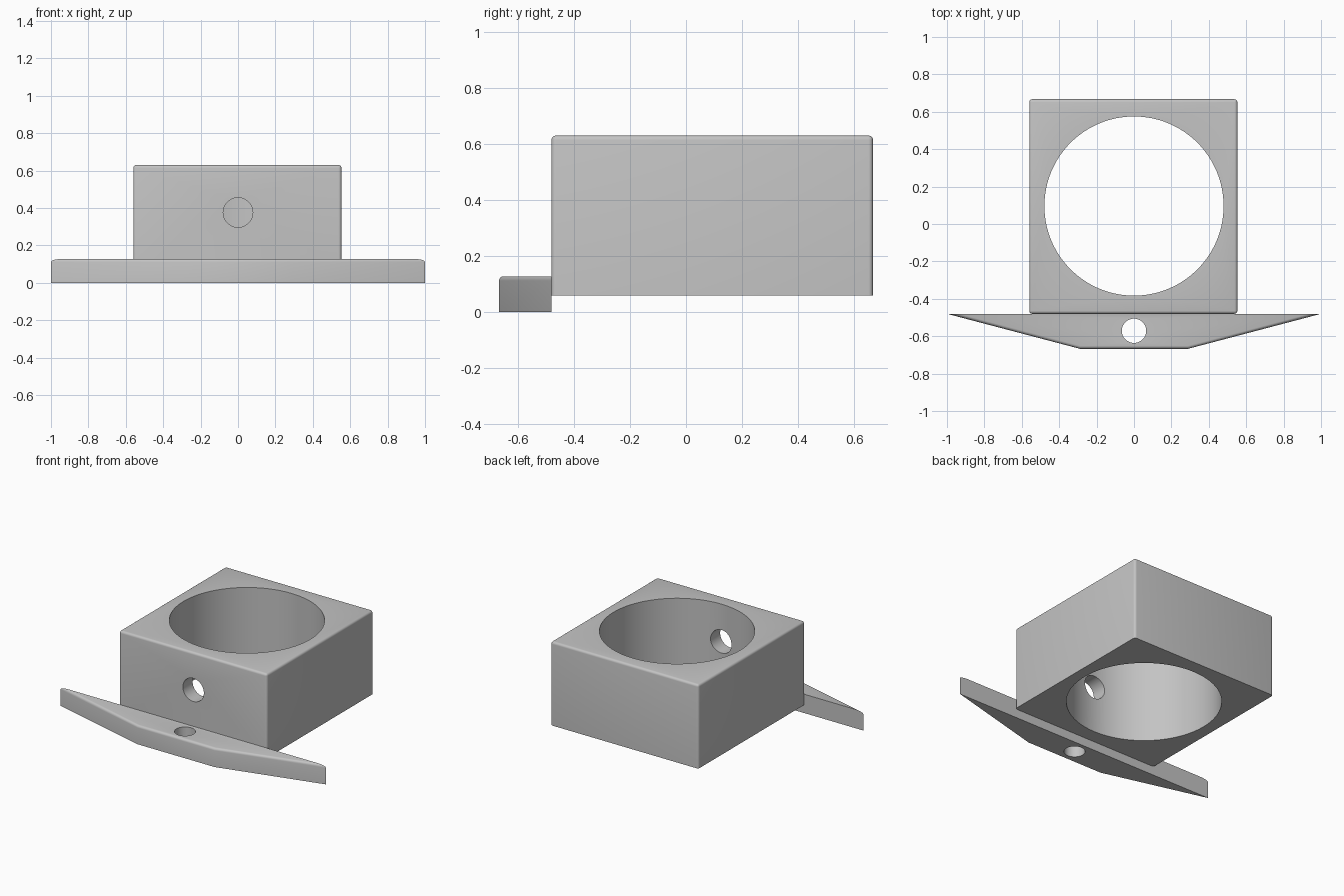
import bpy, bmesh, math
from mathutils import Matrix, Vector

cube = bpy.data.objects.get("Cube")
if cube:
    bpy.data.objects.remove(cube, do_unlink=True)

grey = bpy.data.materials.new("plain grey")
grey.use_nodes = True
colour = (0.55, 0.55, 0.55, 1)
grey.diffuse_color = colour
grey.node_tree.nodes["Principled BSDF"].inputs["Base Color"].default_value = colour


def add_object(name, bm):
    bmesh.ops.recalc_face_normals(bm, faces=bm.faces)
    mesh = bpy.data.meshes.new(name)
    bm.to_mesh(mesh)
    bm.free()
    mesh.materials.append(grey)
    obj = bpy.data.objects.new(name, mesh)
    bpy.context.collection.objects.link(obj)
    return obj


def prism(name, outline, low, high, radius, rounded):
    """Extrude an outline upward and round the edges the rule picks."""
    bm = bmesh.new()
    base = bm.faces.new([bm.verts.new((x, y, low)) for x, y in outline])
    up = bmesh.ops.extrude_face_region(bm, geom=[base], use_keep_orig=True)["geom"]
    bmesh.ops.translate(bm, vec=(0, 0, high - low),
                        verts=[v for v in up if isinstance(v, bmesh.types.BMVert)])
    bmesh.ops.recalc_face_normals(bm, faces=bm.faces)
    edges = [e for e in bm.edges if rounded(*(v.co for v in e.verts))]
    bmesh.ops.bevel(bm, geom=edges, offset=radius, segments=4,
                    profile=0.5, affect='EDGES')
    return add_object(name, bm)


def drill(target, name, centre, radius, depth, sides, tilt=0):
    """Cut a round hole; tilt turns the bore from vertical to front-back."""
    bm = bmesh.new()
    bmesh.ops.create_cone(bm, cap_ends=True, segments=sides, radius1=radius,
                          radius2=radius, depth=depth,
                          matrix=Matrix.Translation(centre) @ Matrix.Rotation(tilt, 4, 'X'))
    cutter = add_object(name, bm)
    cutter.hide_render = True
    cutter.hide_viewport = True
    mod = target.modifiers.new(name, 'BOOLEAN')
    mod.operation = 'DIFFERENCE'
    mod.solver = 'EXACT'
    mod.object = cutter


def finish(obj):
    """Apply the cuts and smooth the curved walls."""
    bpy.context.view_layer.update()
    graph = bpy.context.evaluated_depsgraph_get()
    mesh = bpy.data.meshes.new_from_object(obj.evaluated_get(graph))
    cutters = [m.object for m in obj.modifiers]
    obj.modifiers.clear()
    obj.data = mesh
    for cutter in cutters:
        bpy.data.objects.remove(cutter, do_unlink=True)
    bpy.ops.object.select_all(action='DESELECT')
    obj.select_set(True)
    bpy.context.view_layer.objects.active = obj
    bpy.ops.object.shade_smooth_by_angle(angle=math.radians(30))


joint, back = -0.48, 0.667
box_low, box_high = 0.06, 0.63
plate_high = 0.128

# Square block: top and upright edges rounded, underside sharp
block = prism("ring_block",
              [(-0.56, joint), (0.553, joint), (0.553, back), (-0.56, back)],
              box_low, box_high, 0.016,
              lambda a, b: max(a.z, b.z) > box_high - 0.01)
drill(block, "main_bore", Vector((0, 0.096, 0.35)), 0.479, 1, 128)
drill(block, "front_bore", Vector((0, joint, 0.376)), 0.079, 0.6, 48, math.pi / 2)
finish(block)

# Tapered mounting plate: only the upper front edges rounded
plate = prism("mounting_plate",
              [(-1, joint), (-0.29, -back), (0.29, -back), (1, joint)],
              0, plate_high, 0.016,
              lambda a, b: min(a.z, b.z) > plate_high - 0.01
              and min(a.y, b.y) < joint - 0.01)
drill(plate, "screw_hole", Vector((0, -0.571, 0.06)), 0.065, 0.5, 48)
finish(plate)
